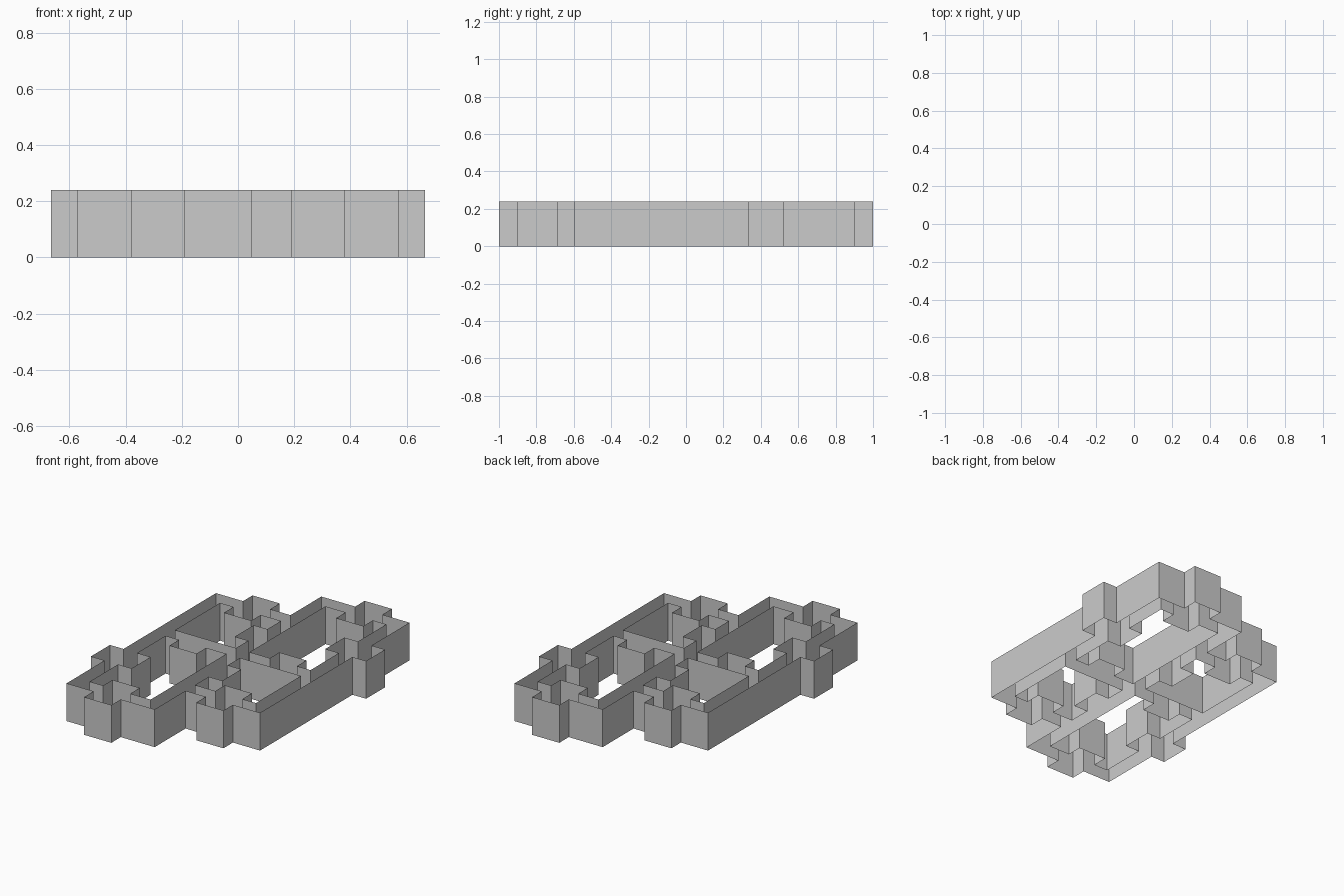
import bpy
import bmesh

if "Cube" in bpy.data.objects:
    bpy.data.objects.remove(bpy.data.objects["Cube"])

U = 1 / 10.5      # plan module: one wall thickness
HEIGHT = 0.24


def wall_loop(name, points):
    """Open-topped vertical sheet following a closed plan outline."""
    bm = bmesh.new()
    low = [bm.verts.new((x * U, y * U, 0)) for x, y in points]
    high = [bm.verts.new((x * U, y * U, HEIGHT)) for x, y in points]
    n = len(points)
    for i in range(n):
        j = (i + 1) % n
        bm.faces.new((low[i], low[j], high[j], high[i]))
    mesh = bpy.data.meshes.new(name)
    bm.to_mesh(mesh)
    bm.free()
    obj = bpy.data.objects.new(name, mesh)
    bpy.context.collection.objects.link(obj)
    return obj


def turned(points):
    """The plan has half-turn symmetry."""
    return [(-x, -y) for x, y in points]


# Outer wall faces: half the outline, with square piers, then its half turn
outer = [(-6, -9.5), (-4, -9.5), (-4, -10.5), (-2, -10.5), (-2, -9.5),
         (0.5, -9.5), (0.5, -6.25), (2, -6.25), (2, -7.25), (4, -7.25),
         (4, -6.25), (6, -6.25), (6, 3.5), (7, 3.5), (7, 5.5), (6, 5.5)]
wall_loop("outer_wall", outer + turned(outer))

# Large rooms: piers step inward on three sides
large = [(-5, -8.5), (-4, -8.5), (-4, -7.5), (-2, -7.5), (-2, -8.5),
         (-0.5, -8.5), (-0.5, -0.5), (-2, -0.5), (-2, -1.5), (-4, -1.5),
         (-4, -0.5), (-5, -0.5), (-5, -3.5), (-4, -3.5), (-4, -5.5), (-5, -5.5)]

# Small rooms: piers on the end wall and the central wall
small = [(-5, 0.5), (-0.5, 0.5), (-0.5, 1.8), (-1.5, 1.8), (-1.5, 3.8),
         (-0.5, 3.8), (-0.5, 5.25), (-2, 5.25), (-2, 4.25), (-4, 4.25),
         (-4, 5.25), (-5, 5.25)]

for label, plan in (("large_room_wall", large), ("small_room_wall", small)):
    # reversed so the faces look into the room
    wall_loop(label + "_left", plan[::-1])
    wall_loop(label + "_right", turned(plan)[::-1])
